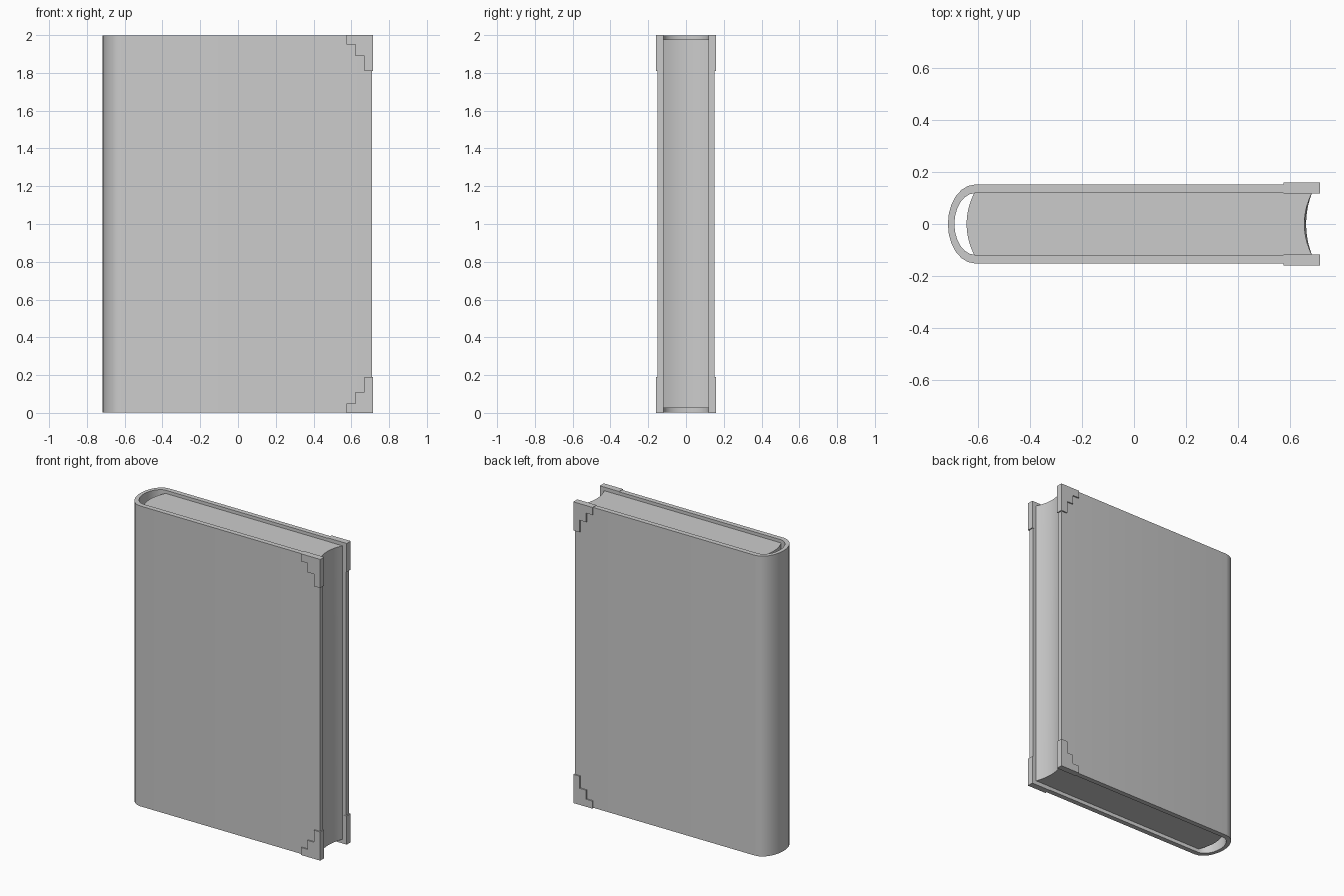
import bpy, bmesh, math

if "Cube" in bpy.data.objects:
    bpy.data.objects.remove(bpy.data.objects["Cube"])


def loft(name, low, high, z0, z1):
    """Closed prism between two matching (x, y) outlines."""
    bm = bmesh.new()
    a = [bm.verts.new((x, y, z0)) for x, y in low]
    b = [bm.verts.new((x, y, z1)) for x, y in high]
    n = len(a)
    bm.faces.new(a[::-1])
    bm.faces.new(b)
    for i in range(n):
        j = (i + 1) % n
        bm.faces.new((a[i], a[j], b[j], b[i]))
    bmesh.ops.recalc_face_normals(bm, faces=bm.faces)
    mesh = bpy.data.meshes.new(name)
    bm.to_mesh(mesh)
    bm.free()
    obj = bpy.data.objects.new(name, mesh)
    bpy.context.collection.objects.link(obj)
    return obj


def smooth(obj):
    bpy.ops.object.select_all(action='DESELECT')
    obj.select_set(True)
    bpy.context.view_layer.objects.active = obj
    bpy.ops.object.shade_smooth_by_angle(angle=math.radians(30))


def spine_arc(cx, rx, ry, n=12):
    """Half ellipse bulging toward -x, from +y to -y."""
    return [(cx - rx * math.sin(math.pi * i / n), ry * math.cos(math.pi * i / n))
            for i in range(n + 1)]


def shallow_arc(x, depth, half, n=10):
    """Shallow curve toward -x, from +y to -y."""
    ts = [1 - 2 * i / n for i in range(n + 1)]
    return [(x - depth * (1 - t * t), half * t) for t in ts]


# cover: two boards joined by a hollow rounded spine
END, OUT, INN = 0.709, 0.152, 0.119
outline = ([(END, OUT)] + spine_arc(-0.612, 0.105, OUT) + [(END, -OUT), (END, -INN)]
           + spine_arc(-0.612, 0.08, INN)[::-1] + [(END, INN)])
smooth(loft("cover", outline, outline, 0.003, 1.997))

# page block: rounded back, hollow fore edge
back = shallow_arc(-0.616, 0.029, INN)
low = back + shallow_arc(0.685, 0.022, INN)[::-1]
high = back + shallow_arc(0.685, 0.029, INN)[::-1]
smooth(loft("pages", low, high, 0.027, 1.976))

# stepped corner guards: one profile in (x, z), mirrored to all four corners
X1 = 0.716
steps = [(X1, 0), (X1, 0.19), (X1 - 0.047, 0.19), (X1 - 0.047, 0.11),
         (X1 - 0.095, 0.11), (X1 - 0.095, 0.05), (X1 - 0.141, 0.05), (X1 - 0.141, 0)]
for side, sy in (("front", -1), ("back", 1)):
    for level in ("bottom", "top"):
        prof = [(x, z if level == "bottom" else 2 - z) for x, z in steps]
        guard = loft(f"corner_guard_{side}_{level}", prof, prof, 0.118, 0.16)
        bm = bmesh.new()
        bm.from_mesh(guard.data)
        for v in bm.verts:
            x, z, y = v.co
            v.co = (x, sy * y, z)
        bmesh.ops.recalc_face_normals(bm, faces=bm.faces)
        bm.to_mesh(guard.data)
        bm.free()
